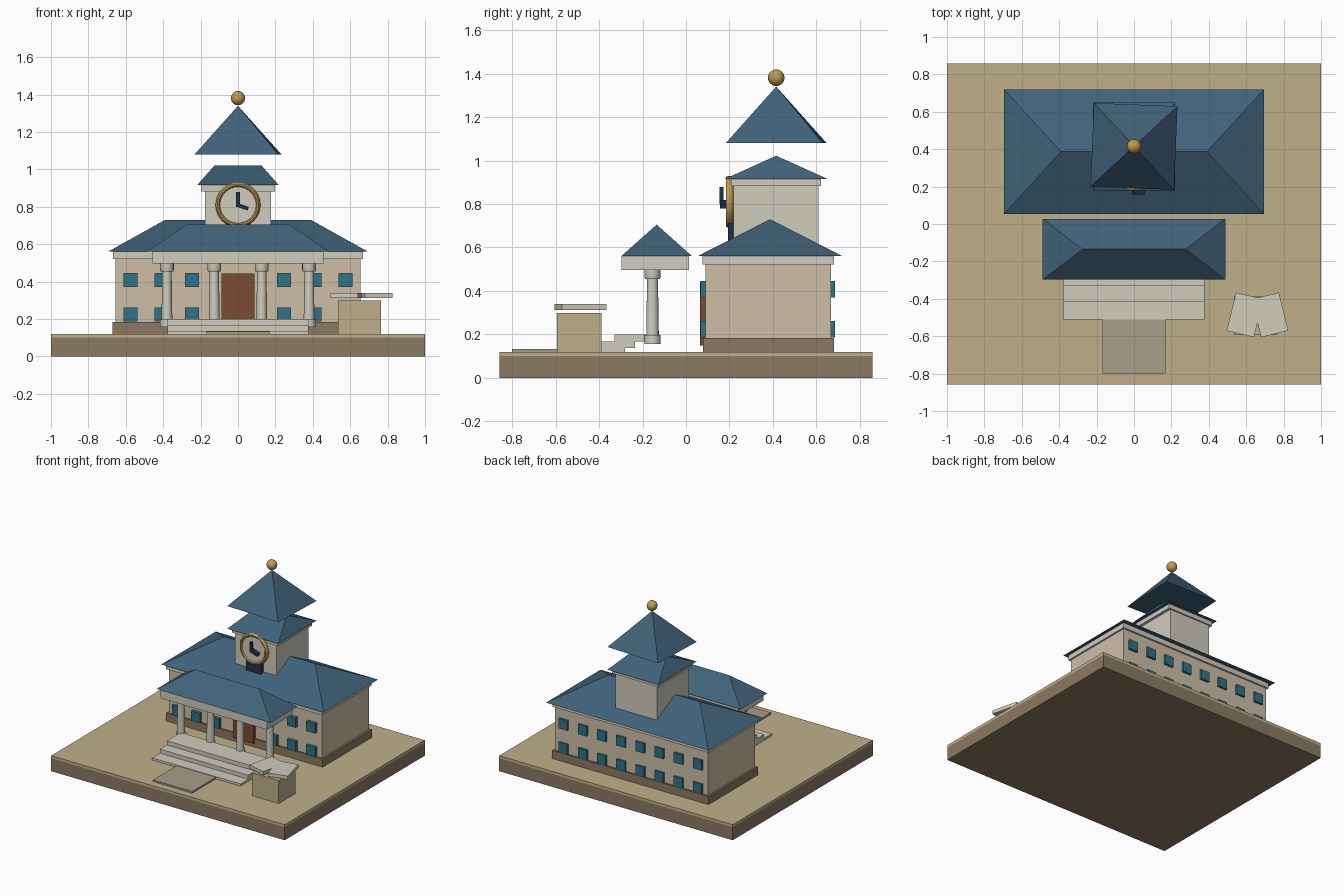
import bpy, bmesh
from math import pi, cos, sin

if "Cube" in bpy.data.objects:
    bpy.data.objects.remove(bpy.data.objects["Cube"])


def mat(name, hexcol):
    m = bpy.data.materials.new(name)
    srgb = [int(hexcol[i:i + 2], 16) / 255 for i in (0, 2, 4)]
    m.diffuse_color = [((c + 0.055) / 1.055) ** 2.4 for c in srgb] + [1]
    m.use_nodes = True
    m.node_tree.nodes["Principled BSDF"].inputs["Base Color"].default_value = m.diffuse_color
    return m


ROOF, WALL, TRIM = mat("slate_blue", "41637A"), mat("sandstone", "CDBFA7"), mat("pale_stone", "D0CCBE")
EARTH, GRASS, GLASS = mat("brown_stone", "8C7A62"), mat("dry_lawn", "BFB08A"), mat("teal_glass", "2F7288")
DOOR, GOLD, NAVY = mat("door_brown", "7A4C34"), mat("gold", "C09C50"), mat("navy", "252F4C")
PATH = mat("paving", "A89F88")


def finish(name, bm, material, smooth=False):
    bmesh.ops.recalc_face_normals(bm, faces=bm.faces)
    me = bpy.data.meshes.new(name)
    bm.to_mesh(me)
    bm.free()
    ob = bpy.data.objects.new(name, me)
    bpy.context.collection.objects.link(ob)
    me.materials.append(material)
    if smooth:
        bpy.ops.object.select_all(action='DESELECT')
        ob.select_set(True)
        bpy.context.view_layer.objects.active = ob
        bpy.ops.object.shade_smooth_by_angle(angle=0.7)
    return ob


def box(name, x, y, z, material):
    """Box from (min, max) ranges; its origin sits at its centre."""
    bm = bmesh.new()
    bmesh.ops.create_cube(bm, size=1)
    bmesh.ops.scale(bm, verts=bm.verts, vec=(x[1] - x[0], y[1] - y[0], z[1] - z[0]))
    ob = finish(name, bm, material)
    ob.location = [(r[0] + r[1]) / 2 for r in (x, y, z)]
    return ob


def hip_roof(name, hx, ridge, y, z, material=ROOF):
    bm = bmesh.new()
    ym = (y[0] + y[1]) / 2
    a, b, c, d = [bm.verts.new((px, py, z[0])) for px, py in
                  ((-hx, y[0]), (hx, y[0]), (hx, y[1]), (-hx, y[1]))]
    e, f = bm.verts.new((-ridge, ym, z[1])), bm.verts.new((ridge, ym, z[1]))
    for face in ((d, c, b, a), (a, b, f, e), (b, c, f), (c, d, e, f), (d, a, e)):
        bm.faces.new(face)
    return finish(name, bm, material)


def lathe(name, profile, n, loc, material, closed=False, face_front=False):
    """Turned part from (radius, height) points, capped unless the profile is a closed loop."""
    bm = bmesh.new()
    rings = [[bm.verts.new((r * cos(2 * pi * i / n), r * sin(2 * pi * i / n), h))
              for i in range(n)] for r, h in profile]
    pairs = list(zip(rings, rings[1:])) + ([(rings[-1], rings[0])] if closed else [])
    for p, q in pairs:
        for i in range(n):
            j = (i + 1) % n
            bm.faces.new((p[i], p[j], q[j], q[i]))
    if not closed:
        bm.faces.new(rings[0])
        bm.faces.new(rings[-1])
    ob = finish(name, bm, material, True)
    ob.location = loc
    if face_front:
        ob.rotation_euler.x = pi / 2
    return ob


# Ground slab
box("base_slab", (-1, 1), (-.857, .857), (0, .1), EARTH)
box("lawn", (-1, 1), (-.857, .857), (.1, .12), GRASS)

# Main block
box("plinth", (-.67, .67), (.078, .682), (.12, .183), EARTH)
box("main_walls", (-.655, .655), (.09, .668), (.183, .53), WALL)
box("main_cornice", (-.668, .668), (.076, .682), (.522, .56), TRIM)
hip_roof("main_roof", .695, .39, (.053, .72), (.56, .73))

# Windows, two storeys, front and back
for i in range(8):
    x = -.575 + i * 1.15 / 7
    for z in (.186, .37):
        box("back_window", (x - .037, x + .037), (.66, .685), (z, z + .076), GLASS)
        if i not in (3, 4):
            box("front_window", (x - .037, x + .037), (.066, .095), (z, z + .076), GLASS)
box("front_door", (-.088, .088), (.065, .095), (.15, .443), DOOR)

# Porch
box("porch_beam", (-.458, .458), (-.297, .013), (.497, .56), TRIM)
hip_roof("porch_roof", .488, .275, (-.298, .028), (.56, .705))
for x in (-.38, -.127, .127, .38):
    lathe("column", [(.029, .19), (.025, .46)], 16, (x, -.154, 0), TRIM)
    lathe("column_base", [(.037, .157), (.037, .197)], 16, (x, -.154, 0), TRIM)
    lathe("column_capital", [(.034, .455), (.037, .463), (.037, .497)], 16, (x, -.154, 0), TRIM)
for i, (y0, y1) in enumerate(((-.51, -.28), (-.415, -.235), (-.33, -.16))):
    z = .12 + (0, .017, .048)[i]
    box("step", (-.378, .378), (y0, y1), (z, (.137, .168, .2)[i]), TRIM)
box("path", (-.168, .168), (-.80, -.49), (.12, .133), PATH)

# Clock tower
box("tower_walls", (-.177, .177), (.218, .61), (.6, .885), TRIM)
box("tower_cornice", (-.198, .198), (.208, .622), (.882, .918), TRIM)
hip_roof("tower_roof", .218, .125, (.18, .65), (.916, 1.022))
box("tower_window", (-.065, .065), (.193, .225), (.62, .76), NAVY)
bm = bmesh.new()
bmesh.ops.create_cone(bm, cap_ends=True, segments=4, radius1=.316, radius2=0, depth=.26)
for v in bm.verts:  # turn so the sides run nearly parallel to the walls
    a = pi / 4 - .04
    onaxis = abs(v.co.x) < .3 and abs(v.co.y) < .3
    if not onaxis:
        k = 0 if v.co.x > .3 else 1 if v.co.y > .3 else 2 if v.co.x < -.3 else 3
        v.co.x, v.co.y = .316 * cos(a + k * pi / 2), .316 * sin(a + k * pi / 2)
spire = finish("spire", bm, ROOF)
spire.location = (0, .415, 1.21)
bm = bmesh.new()
bmesh.ops.create_uvsphere(bm, u_segments=20, v_segments=12, radius=.038)
finish("finial_ball", bm, GOLD, True).location = (0, .415, 1.381)

# Clock
C = (0, .2, .81)
ring = [(.107 + .013 * cos(t * pi / 5), .018 * sin(t * pi / 5)) for t in range(10)]
lathe("clock_rim", ring, 32, C, GOLD, closed=True, face_front=True)
lathe("clock_face", [(.106, -.02), (.106, .01)], 32, C, TRIM, face_front=True)
box("hour_hand", (-.01, .01), (.155, .172), (.80, .878), NAVY)
hand = box("minute_hand", (-.008, .056), (.157, .19), (.79, .81), NAVY)
hand.rotation_euler.y = .32

# Pedestal with an open book
box("pedestal", (.535, .765), (-.594, -.388), (.12, .298), GRASS)
for s in (-1, 1):
    c = .66 + s * .067
    page = box("book_half", (c - .075, c + .075), (-.591, -.381), (.313, .34), TRIM)
    page.rotation_euler.z = s * .24
